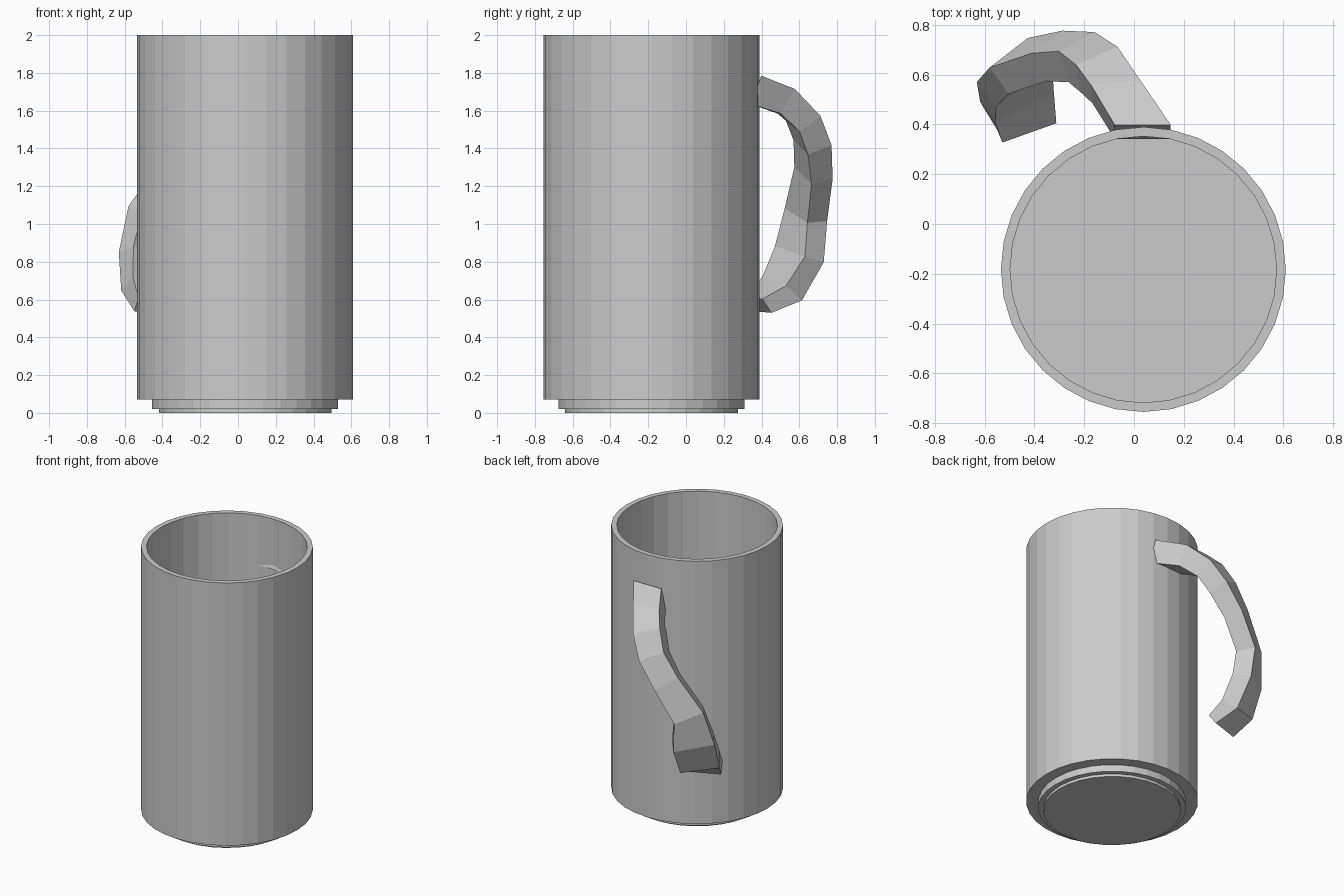
import bpy, bmesh
from math import cos, sin, pi, radians
from mathutils import Vector

if "Cube" in bpy.data.objects:
    bpy.data.objects.remove(bpy.data.objects["Cube"])

CX, CY, SIDES = 0.0375, -0.1825, 32


def finish(bm, name):
    bmesh.ops.recalc_face_normals(bm, faces=bm.faces)
    mesh = bpy.data.meshes.new(name)
    bm.to_mesh(mesh)
    bm.free()
    obj = bpy.data.objects.new(name, mesh)
    bpy.context.collection.objects.link(obj)
    return obj


def loft(rings, name):
    """Skin a row of point rings and cap both ends."""
    bm = bmesh.new()
    loops = [[bm.verts.new(p) for p in ring] for ring in rings]
    n = len(loops[0])
    for a, b in zip(loops, loops[1:]):
        for i in range(n):
            j = (i + 1) % n
            bm.faces.new((a[i], a[j], b[j], b[i]))
    bm.faces.new(loops[0])
    bm.faces.new(loops[-1])
    return finish(bm, name)


def circle(r, z):
    return [(CX + r * cos(2 * pi * i / SIDES), CY + r * sin(2 * pi * i / SIDES), z)
            for i in range(SIDES)]


# Mug body: stepped foot, outer wall, rim, inner wall and floor
profile = [(0.457, 0), (0.457, 0.02), (0.492, 0.02), (0.492, 0.07),
           (0.572, 0.07), (0.572, 2.0), (0.535, 2.0), (0.535, 0.1)]
loft([circle(r, z) for r, z in profile], "mug_body")

# Twisted handle: centre, yaw of the width axis, width, thickness
path = [
    ((0.035, 0.37, 1.71), 0, 0.225, 0.16),
    ((-0.07, 0.53, 1.65), 5, 0.20, 0.15),
    ((-0.14, 0.62, 1.56), 10, 0.19, 0.14),
    ((-0.21, 0.67, 1.43), 18, 0.18, 0.14),
    ((-0.32, 0.675, 1.27), 28, 0.18, 0.13),
    ((-0.465, 0.635, 1.05), 36, 0.21, 0.13),
    ((-0.48, 0.60, 0.84), 38, 0.28, 0.13),
    ((-0.47, 0.51, 0.66), 36, 0.27, 0.13),
    ((-0.43, 0.39, 0.57), 22, 0.23, 0.09),
]
rings = []
for i, (c, yaw, width, thick) in enumerate(path):
    c = Vector(c)
    t = (Vector(path[min(i + 1, len(path) - 1)][0]) - Vector(path[max(i - 1, 0)][0])).normalized()
    w = Vector((cos(radians(yaw)), sin(radians(yaw)), 0))
    if i > 1:
        w = (w - t * w.dot(t)).normalized()
    n = t.cross(w).normalized()
    rings.append([c + w * (a * width / 2) + n * (b * thick / 2)
                  for a, b in ((-1, -1), (1, -1), (1, 1), (-1, 1))])
loft(rings, "handle")
